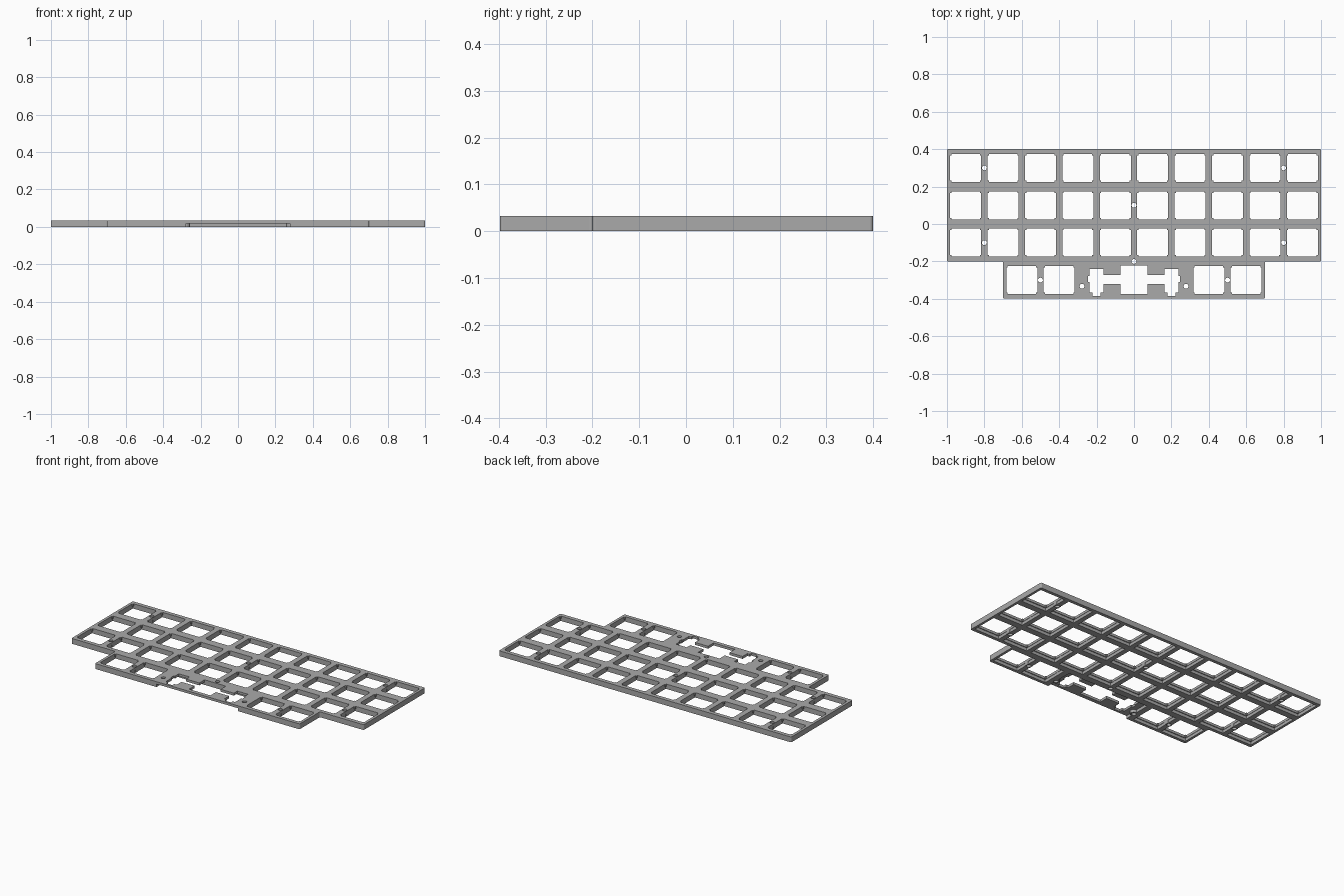
import bpy, bmesh, math

if "Cube" in bpy.data.objects:
    bpy.data.objects.remove(bpy.data.objects["Cube"])

H = 0.033        # full plate height
SHELF = 0.018    # underside of the thin top skin

grey = bpy.data.materials.new("plate grey")
grey.diffuse_color = (0.4, 0.4, 0.4, 1)
grey.use_nodes = True
grey.node_tree.nodes["Principled BSDF"].inputs["Base Color"].default_value = grey.diffuse_color


def prisms(name, polys, z0, z1, bevel=0.0):
    """One object holding an upright prism for every 2D polygon."""
    bm = bmesh.new()
    for poly in polys:
        lo = [bm.verts.new((x, y, z0)) for x, y in poly]
        hi = [bm.verts.new((x, y, z1)) for x, y in poly]
        n = len(poly)
        bm.faces.new(lo[::-1])
        bm.faces.new(hi)
        for i in range(n):
            j = (i + 1) % n
            bm.faces.new((lo[i], lo[j], hi[j], hi[i]))
    bmesh.ops.recalc_face_normals(bm, faces=bm.faces[:])
    if bevel:
        ups = [e for e in bm.edges
               if abs(e.verts[0].co.z - e.verts[1].co.z) > 0.5 * (z1 - z0)]
        bmesh.ops.bevel(bm, geom=ups, offset=bevel, segments=3,
                        profile=0.5, affect='EDGES')
    me = bpy.data.meshes.new(name)
    bm.to_mesh(me)
    bm.free()
    me.materials.append(grey)
    ob = bpy.data.objects.new(name, me)
    bpy.context.collection.objects.link(ob)
    return ob


def cut(ob, cutter):
    """Subtract the cutter, then delete it."""
    m = ob.modifiers.new("cut", 'BOOLEAN')
    m.operation, m.solver, m.object = 'DIFFERENCE', 'EXACT', cutter
    bpy.context.view_layer.objects.active = ob
    bpy.ops.object.modifier_apply(modifier=m.name)
    bpy.data.objects.remove(cutter)


def rect(cx, cy, hx, hy):
    return [(cx - hx, cy - hy), (cx + hx, cy - hy),
            (cx + hx, cy + hy), (cx - hx, cy + hy)]


def circle(cx, cy, r, n=20):
    return [(cx + r * math.cos(2 * math.pi * i / n),
             cy + r * math.sin(2 * math.pi * i / n)) for i in range(n)]


def key_hole(cx, cy):
    """Switch opening with small stepped corners."""
    q = [(0.083, 0.067), (0.076, 0.067), (0.076, 0.075)]
    pts = q + [(-x, y) for x, y in q[::-1]]
    pts += [(-x, -y) for x, y in q] + [(x, -y) for x, y in q[::-1]]
    return [(cx + x, cy + y) for x, y in pts]


# Layout
keys = [(-0.9 + 0.2 * i, y) for y in (0.3, 0.1, -0.1) for i in range(10)]
keys += [(s * x, -0.3) for s in (-1, 1) for x in (0.4, 0.6)]
screws = [(0, 0.1), (0, -0.2)]
for sx in (-1, 1):
    screws += [(sx * x, y) for x, y in
               ((0.8, 0.3), (0.8, -0.1), (0.5, -0.3), (0.278, -0.333))]

# Plate outline
half = [(0.7, -0.398), (0.7, -0.2), (1, -0.2), (1, 0.4)]
plate = prisms("keyboard_plate",
               [half + [(-x, y) for x, y in half[::-1]]], 0, H, 0.007)

# Underside recesses and wide-key pocket, leaving round screw bosses
recess = prisms("recess_cutter",
                [rect(x, y, 0.085, 0.080) for x, y in keys]
                + [rect(0, -0.365, 0.279, 0.145)], -0.05, SHELF)
cut(recess, prisms("boss_shapes", [circle(x, y, 0.021) for x, y in screws],
                   -0.1, 0.1))
cut(plate, recess)

# Wide-key opening: centre hole, slots and stabiliser cut-outs
side = [(0.073, -0.374), (0.073, -0.32), (0.163, -0.32), (0.163, -0.367),
        (0.179, -0.367), (0.179, -0.384), (0.221, -0.384), (0.221, -0.367),
        (0.237, -0.367), (0.237, -0.309), (0.245, -0.309), (0.245, -0.277),
        (0.237, -0.277), (0.237, -0.24), (0.163, -0.24), (0.163, -0.274),
        (0.073, -0.274), (0.073, -0.223)]
wide = side + [(-x, y) for x, y in side[::-1]]

# Through openings and screw holes
cut(plate, prisms("opening_cutter", [key_hole(x, y) for x, y in keys] + [wide],
                  -0.07, 0.07))
cut(plate, prisms("screw_cutter", [circle(x, y, 0.013) for x, y in screws],
                  -0.06, 0.06))
